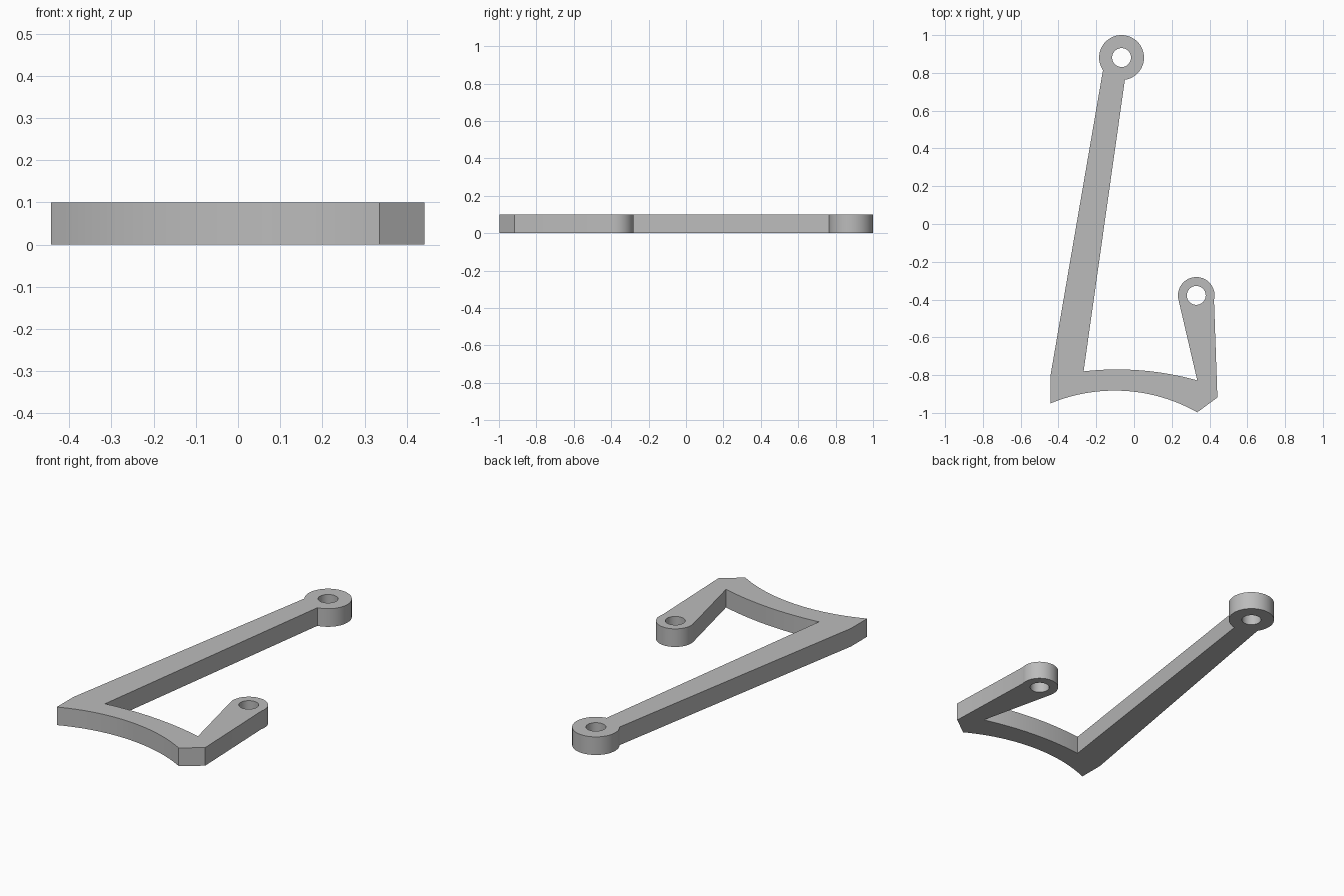
import bpy
import bmesh
from math import atan2, cos, sin, pi, radians
from mathutils import Vector

cube = bpy.data.objects.get("Cube")
if cube:
    bpy.data.objects.remove(cube, do_unlink=True)

THICKNESS = 0.1
BORE = 0.05


def arc(centre, radius, start, end, steps):
    """Points along a circle from one angle to another."""
    return [(centre[0] + radius * cos(start + (end - start) * i / steps),
             centre[1] + radius * sin(start + (end - start) * i / steps))
            for i in range(steps + 1)]


def arc_through(a, peak, b, steps=24):
    """Circular arc from a to b through a third point."""
    (ax, ay), (px, py), (bx, by) = a, peak, b
    d = 2 * (ax * (py - by) + px * (by - ay) + bx * (ay - py))
    sa, sp, sb = ax * ax + ay * ay, px * px + py * py, bx * bx + by * by
    c = Vector(((sa * (py - by) + sp * (by - ay) + sb * (ay - py)) / d,
                (sa * (bx - px) + sp * (ax - bx) + sb * (px - ax)) / d))
    return arc(c, (Vector(a) - c).length, atan2(ay - c.y, ax - c.x),
               atan2(by - c.y, bx - c.x), steps)


def eye(centre, radius, start, end):
    """Rounded arm end running anticlockwise between its two joints."""
    a0 = atan2(start[1] - centre[1], start[0] - centre[0])
    a1 = atan2(end[1] - centre[1], end[0] - centre[0])
    if a1 <= a0:
        a1 += 2 * pi
    return arc(centre, radius, a0, a1, 48)


# Anticlockwise outline: curved base, short arm, inner curve, long arm
long_eye, short_eye = (-0.066, 0.881), (0.33, -0.378)
outline = arc_through((-0.443, -0.95), (-0.09, -0.882), (0.335, -0.997))
outline += [(0.442, -0.918)]
outline += eye(short_eye, 0.097, (0.424, -0.402), (0.237, -0.402))
outline += arc_through((0.335, -0.828), (-0.085, -0.77), (-0.267, -0.78))
outline += eye(long_eye, 0.119, (-0.049, 0.766), (-0.163, 0.815))
outline += [(-0.443, -0.807)]

# Flat filled curve with two bores, given thickness
curve = bpy.data.curves.new("bracket_profile", "CURVE")
curve.dimensions = "2D"
curve.fill_mode = "BOTH"
curve.extrude = THICKNESS / 2
bores = [arc(c, BORE, 0, 2 * pi, 48)[:-1] for c in (long_eye, short_eye)]
for loop in [outline] + bores:
    spline = curve.splines.new("POLY")
    spline.points.add(len(loop) - 1)
    for point, (x, y) in zip(spline.points, loop):
        point.co = (x, y, 0, 1)
    spline.use_cyclic_u = True
profile = bpy.data.objects.new("bracket_profile", curve)
bpy.context.collection.objects.link(profile)
bpy.context.view_layer.update()
evaluated = profile.evaluated_get(bpy.context.evaluated_depsgraph_get())
mesh = bpy.data.meshes.new_from_object(evaluated)
bpy.data.objects.remove(profile, do_unlink=True)

# Weld the caps to the walls and rest the part on the ground
bm = bmesh.new()
bm.from_mesh(mesh)
bmesh.ops.remove_doubles(bm, verts=bm.verts, dist=0.0002)
bmesh.ops.translate(bm, verts=bm.verts, vec=(0, 0, THICKNESS / 2))
bmesh.ops.recalc_face_normals(bm, faces=bm.faces)
bm.to_mesh(mesh)
bm.free()

grey = bpy.data.materials.new("grey_plastic")
grey.use_nodes = True
colour = (0.5, 0.5, 0.5, 1)
grey.diffuse_color = colour
grey.node_tree.nodes["Principled BSDF"].inputs["Base Color"].default_value = colour
mesh.materials.clear()
mesh.materials.append(grey)

bracket = bpy.data.objects.new("two_arm_bracket", mesh)
bpy.context.collection.objects.link(bracket)
bpy.ops.object.select_all(action="DESELECT")
bracket.select_set(True)
bpy.context.view_layer.objects.active = bracket
bpy.ops.object.shade_smooth_by_angle(angle=radians(30))
